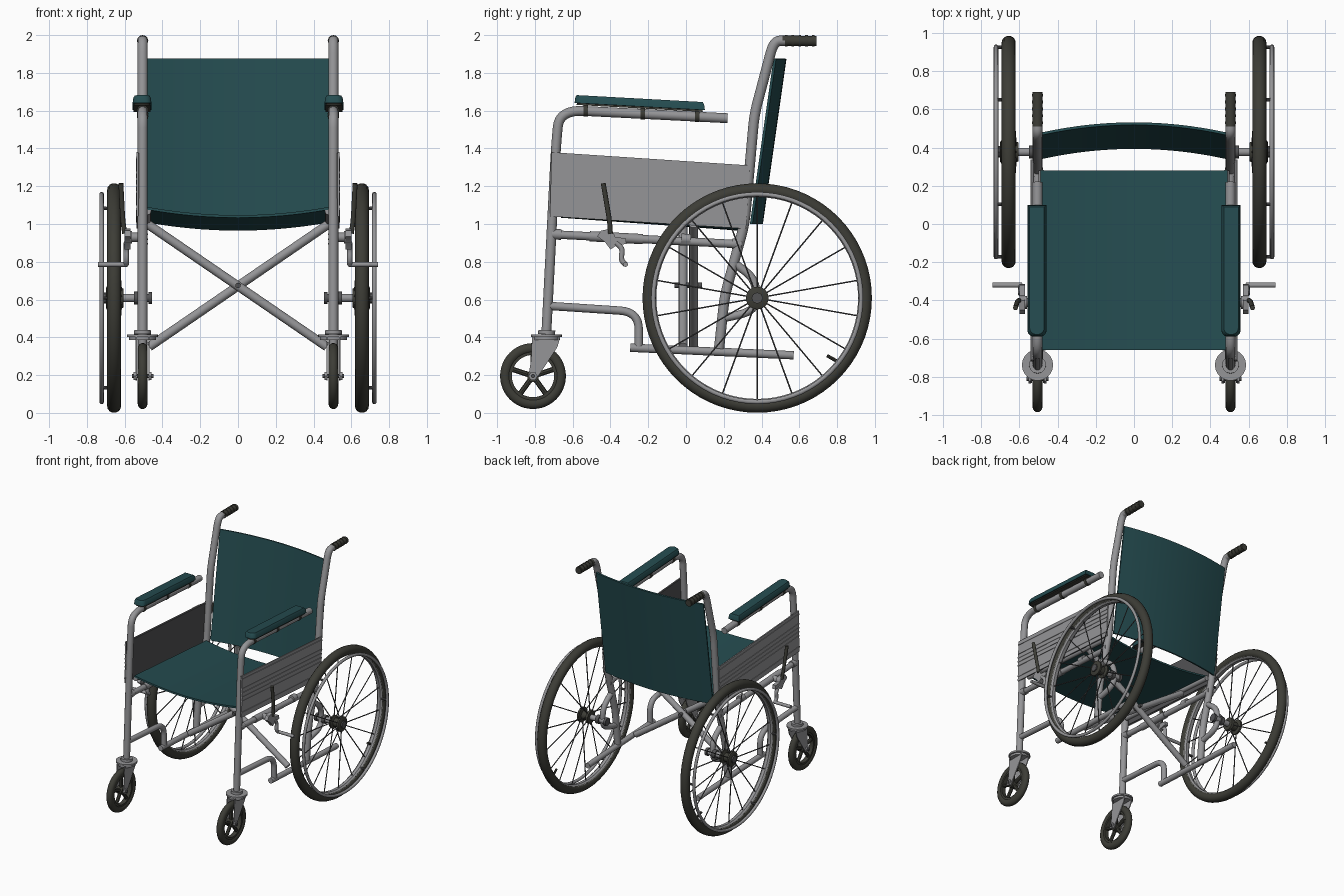
import bpy, bmesh, math
from mathutils import Vector

if "Cube" in bpy.data.objects:
    bpy.data.objects.remove(bpy.data.objects["Cube"])

def material(name, col):
    m = bpy.data.materials.new(name)
    m.diffuse_color = (*col, 1)
    m.use_nodes = True
    m.node_tree.nodes["Principled BSDF"].inputs["Base Color"].default_value = m.diffuse_color
    return m

GREY = material("painted_steel", (0.30, 0.30, 0.31))
DARK = material("black_rubber", (0.046, 0.046, 0.037))
TEAL = material("teal_vinyl", (0.018, 0.072, 0.08))
SHADE = material("dark_grey_lining", (0.085, 0.085, 0.088))

def add(name, data, mat):
    data.materials.append(mat)
    o = bpy.data.objects.new(name, data)
    bpy.context.collection.objects.link(o)
    return o

def from_bmesh(name, bm, mat):
    bmesh.ops.recalc_face_normals(bm, faces=bm.faces)
    me = bpy.data.meshes.new(name)
    bm.to_mesh(me)
    bm.free()
    return add(name, me, mat)

def tube(name, pts, r, mat=GREY, bend=0.0, res=4):
    """Round bar along a path whose corners are rounded by 'bend'."""
    p = [Vector(q) for q in pts]
    path = [p[0]]
    for a, b, c in zip(p, p[1:], p[2:]):
        d1 = min(bend, (a - b).length * .49)
        d2 = min(bend, (c - b).length * .49)
        s, e = b + (a - b).normalized() * d1, b + (c - b).normalized() * d2
        n = 8 if bend else 0
        path += [s * (1 - t) ** 2 + b * 2 * t * (1 - t) + e * t * t
                 for t in [i / n for i in range(n + 1)]] if n else [b]
    path.append(p[-1])
    cu = bpy.data.curves.new(name, 'CURVE')
    cu.dimensions = '3D'
    cu.bevel_depth, cu.bevel_resolution, cu.use_fill_caps = r, res, True
    sp = cu.splines.new('POLY')
    sp.points.add(len(path) - 1)
    for q, v in zip(sp.points, path):
        q.co = (*v, 1)
    return add(name, cu, mat)

def lathe(name, prof, y, z, mat, seg=72):
    """Closed (x, radius) profile spun about an axis along x."""
    bm = bmesh.new()
    rings = []
    for i in range(seg):
        a = 2 * math.pi * i / seg
        rings.append([bm.verts.new((x, y + r * math.cos(a), z + r * math.sin(a))) for x, r in prof])
    n = len(prof)
    for i in range(seg):
        A, B = rings[i], rings[(i + 1) % seg]
        for j in range(n):
            bm.faces.new((A[j], A[(j + 1) % n], B[(j + 1) % n], B[j]))
    return from_bmesh(name, bm, mat)

def oval(cx, rx, cr, rr, n=14):
    return [(cx + rx * math.cos(2 * math.pi * i / n), cr + rr * math.sin(2 * math.pi * i / n)) for i in range(n)]

def prism(name, yz, x0, x1, mat):
    """Side-view outline extruded along x."""
    bm = bmesh.new()
    f = bm.faces.new([bm.verts.new((x0, y, z)) for y, z in yz])
    ext = bmesh.ops.extrude_face_region(bm, geom=[f])
    bmesh.ops.translate(bm, vec=(x1 - x0, 0, 0), verts=[v for v in ext['geom'] if isinstance(v, bmesh.types.BMVert)])
    return from_bmesh(name, bm, mat)

def sheet(name, fn, nu, nv, thick, mat):
    """Thin curved cloth panel from a function of u, v."""
    bm = bmesh.new()
    g = [[bm.verts.new(fn(2 * i / nu - 1, j / nv)) for j in range(nv + 1)] for i in range(nu + 1)]
    for i in range(nu):
        for j in range(nv):
            bm.faces.new((g[i][j], g[i + 1][j], g[i + 1][j + 1], g[i][j + 1]))
    o = from_bmesh(name, bm, mat)
    m = o.modifiers.new("thickness", 'SOLIDIFY')
    m.thickness, m.offset = thick, 0

def pad(name, cx, w, length, z0, z1, inset, mat):
    """Tilted armrest slab with a rounded front and narrower top."""
    bm = bmesh.new()
    rows = []
    for z, k in ((z0, 0), (z1 - inset, 0.004), (z1, inset)):
        h, l, c = w / 2 - k, length / 2 - k, 0.035
        out = [(h, l), (-h, l)]
        for i in range(7):
            a = math.pi + math.pi / 2 * i / 6
            out.append((-h + c + c * math.cos(a), -l + c + c * math.sin(a)))
        for i in range(7):
            a = 1.5 * math.pi + math.pi / 2 * i / 6
            out.append((h - c + c * math.cos(a), -l + c + c * math.sin(a)))
        rows.append([bm.verts.new((cx + x, -0.245 + y, z - 0.055 * y)) for x, y in out])
    n = len(rows[0])
    for A, B in zip(rows, rows[1:]):
        for j in range(n):
            bm.faces.new((A[j], A[(j + 1) % n], B[(j + 1) % n], B[j]))
    bm.faces.new(rows[0])
    bm.faces.new(rows[-1])
    return from_bmesh(name, bm, mat)

# Sling seat and backrest
sheet("seat", lambda u, v: (0.49 * u, -0.66 + 0.94 * v, 1.085 - 0.068 * v - 0.045 * (1 - u * u)), 20, 4, 0.014, TEAL)
sheet("backrest", lambda u, v: (0.492 * u, 0.345 + 0.125 * v + 0.055 * (1 - u * u), 1.0 + 0.875 * v), 20, 6, 0.014, TEAL)

# Folding cross brace and pivot
tube("cross_brace_front", [(-0.48, -0.015, 1.0), (0.47, -0.015, 0.35)], 0.024)
tube("cross_brace_rear", [(0.48, 0.04, 1.0), (-0.47, 0.04, 0.35)], 0.024)
tube("cross_brace_pivot", [(0, -0.06, 0.675), (0, 0.085, 0.675)], 0.014, SHADE)

WY, WZ = 0.377, 0.608     # rear wheel centre
CY, CZ = -0.81, 0.195     # caster centre
for s, side in ((1, "left"), (-1, "right")):
    X = 0.505 * s
    N = lambda n: f"{n}_{side}"
    yz = lambda pts, x=X: [(x, y, z) for y, z in pts]

    # Side frame tubes
    tube(N("front_leg_and_arm"), yz([(-0.74, 0.41), (-0.688, 1.42), (-0.67, 1.605), (0.22, 1.56)]), 0.026, bend=0.13)
    tube(N("back_post"), yz([(0.175, 0.34), (0.205, 0.62), (0.31, 1.0), (0.362, 1.58), (0.465, 1.97), (0.53, 1.97)]), 0.027, bend=0.07)
    tube(N("upper_side_rail"), yz([(-0.70, 0.945), (0.28, 0.893)]), 0.022)
    tube(N("lower_front_rail"), yz([(-0.735, 0.567), (-0.25, 0.535), (-0.25, 0.345)]), 0.022, bend=0.1)
    tube(N("bottom_rail"), yz([(-0.295, 0.345), (0.57, 0.305)]), 0.022)
    tube(N("axle_bracket"), yz([(0.26, 0.79), (0.365, 0.71), (0.375, 0.58), (0.33, 0.53), (0.19, 0.50)]), 0.022, bend=0.06)
    tube(N("seat_rail"), yz([(-0.66, 1.068), (0.28, 1.0)], 0.48 * s), 0.02)
    for y, z in ((-0.685, 0.945), (0.27, 0.895), (0.0, 0.92)):
        tube(N("rail_joint"), [(X, y - 0.025, z + 0.001), (X, y + 0.025, z - 0.001)], 0.028)

    # Push handle grip with finger ridges
    tube(N("handle_grip"), yz([(0.51, 1.971), (0.69, 1.968)]), 0.027, DARK)
    for i in range(5):
        y = 0.53 + i * 0.036
        tube(N("grip_ridge"), yz([(y - 0.007, 1.97), (y + 0.007, 1.97)]), 0.03, DARK)

    # Armrest pad, base and clips
    pad(N("armrest_pad"), 0.508 * s, 0.10, 0.69, 1.622, 1.664, 0.012, TEAL)
    pad(N("armrest_base"), 0.508 * s, 0.088, 0.67, 1.612, 1.623, 0.002, DARK)
    for y in (-0.53, -0.23, 0.06):
        z = 1.578 - 0.05 * (y + 0.1)
        tube(N("armrest_clip"), yz([(y - 0.012, z), (y + 0.012, z)]), 0.031, DARK)
        tube(N("armrest_post"), yz([(y, z), (y, z + 0.05)]), 0.012, DARK)

    # Skirt panel: steel outside with ribs, dark lining inside
    prof = lambda a, b: [(-0.712 - 0.008 * (1 - a), 1.04 + 0.34 * a), (0.318 + 0.02 * a, 0.975 + 0.335 * a),
                         (0.318 + 0.02 * b, 0.975 + 0.335 * b), (-0.712 - 0.008 * (1 - b), 1.04 + 0.34 * b)]
    prism(N("side_panel"), prof(0, 1), 0.530 * s, 0.537 * s, GREY)
    prism(N("side_panel_lining"), prof(0.01, 0.99), 0.523 * s, 0.53 * s, SHADE)
    for a in (0.10, 0.37, 0.47, 0.57, 0.67, 0.9):
        prism(N("panel_rib"), prof(a, a + 0.03), 0.535 * s, 0.541 * s, GREY)

    # Rear wheel
    W = 0.656 * s
    lathe(N("rear_tyre"), oval(W, 0.037, 0.572, 0.036), WY, WZ, DARK)
    lathe(N("rear_rim"), [(W - 0.026, 0.562), (W - 0.026, 0.547), (W - 0.012, 0.534), (W + 0.012, 0.534),
                          (W + 0.026, 0.547), (W + 0.026, 0.562)], WY, WZ, GREY)
    lathe(N("push_rim"), oval(0.722 * s, 0.012, 0.55, 0.012, 10), WY, WZ, GREY)
    lathe(N("rear_hub"), [(x * s, r) for x, r in ((0.605, 0.001), (0.605, 0.05), (0.622, 0.055), (0.63, 0.034), (0.675, 0.034),
                          (0.68, 0.06), (0.695, 0.06), (0.70, 0.052), (0.70, 0.001))], WY, WZ, DARK, 28)
    tube(N("hub_cap"), [(0.69 * s, WY, WZ), (0.71 * s, WY, WZ)], 0.03, SHADE, res=2)
    tube(N("axle"), [(0.46 * s, WY, WZ), (0.62 * s, WY, WZ)], 0.022)
    tube(N("axle_nut"), [(0.455 * s, WY, WZ), (0.475 * s, WY, WZ)], 0.032, SHADE)
    tube(N("axle_sleeve"), [(0.52 * s, WY, WZ), (0.55 * s, WY, WZ)], 0.034, SHADE)
    ring = lambda x, r, a: (x * s, WY + r * math.sin(a), WZ + r * math.cos(a))
    for i in range(18):
        a = 2 * math.pi * i / 18
        tube(N("spoke"), [ring(0.685 if i % 2 else 0.618, 0.045, a), ring(0.656, 0.54, a)], 0.0042, SHADE, res=1)
    for i in range(6):
        a = 2 * math.pi * (i + 0.5) / 6
        tube(N("push_rim_stud"), [ring(0.668, 0.545, a), ring(0.722, 0.55, a)], 0.009, SHADE, res=2)
    tube(N("tyre_valve"), [ring(0.656, 0.54, 2.24), ring(0.665, 0.48, 2.26)], 0.009, DARK, res=2)

    # Caster wheel
    lathe(N("caster_tyre"), oval(X, 0.026, 0.147, 0.028), CY, CZ, DARK, 48)
    lathe(N("caster_rim"), [(X - 0.018, 0.112), (X + 0.018, 0.112), (X + 0.018, 0.13), (X - 0.018, 0.13)], CY, CZ, DARK, 48)
    tube(N("caster_hub"), [(X - 0.026, CY, CZ), (X + 0.026, CY, CZ)], 0.032, DARK)
    for i in range(5):
        a = 2 * math.pi * i / 5
        tube(N("caster_spoke"), [(X, CY, CZ), (X, CY + 0.12 * math.sin(a), CZ + 0.12 * math.cos(a))], 0.014, DARK, res=2)

    # Caster fork, axle bolt and swivel collar
    for k in (-1, 1):
        prism(N("caster_fork"), [(-0.815, 0.405), (-0.665, 0.405), (-0.68, 0.35), (-0.775, 0.205), (-0.80, 0.172),
                                 (-0.825, 0.18), (-0.832, 0.21), (-0.82, 0.28)], X + k * 0.03, X + k * 0.037, GREY)
        tube(N("caster_nut"), [(X + k * 0.034, CY, CZ), (X + k * 0.048, CY, CZ)], 0.024, GREY, res=1)
    tube(N("caster_axle"), [(X - 0.057, CY, CZ), (X + 0.057, CY, CZ)], 0.011, SHADE)
    tube(N("fork_crown"), [(X, -0.74, 0.385), (X, -0.74, 0.402)], 0.072)
    tube(N("swivel_collar"), [(X, -0.738, 0.402), (X, -0.738, 0.416)], 0.082, res=8)
    tube(N("swivel_bearing"), [(X, -0.738, 0.416), (X, -0.737, 0.437)], 0.045)

    # Parking brake
    prism(N("brake_plate"), [(-0.47, 0.935), (-0.45, 0.965), (-0.40, 0.975), (-0.375, 0.93), (-0.32, 0.925),
                             (-0.315, 0.895), (-0.37, 0.885), (-0.40, 0.865), (-0.43, 0.905)], 0.57 * s, 0.60 * s, GREY)
    tube(N("brake_clamp"), [(X, -0.51, 0.935), (X, -0.23, 0.92)], 0.027)
    tube(N("brake_mount"), [(X, -0.41, 0.93), (0.585 * s, -0.41, 0.93)], 0.024)
    tube(N("brake_knob"), [(0.56 * s, -0.41, 0.93), (0.595 * s, -0.41, 0.93)], 0.034)
    tube(N("brake_lever"), [(0.60 * s, -0.40, 0.95), (0.61 * s, -0.405, 1.02), (0.62 * s, -0.438, 1.215)], 0.013, DARK, bend=0.04)
    tube(N("brake_arm"), yz([(-0.37, 0.90), (-0.335, 0.87), (-0.345, 0.81), (-0.32, 0.785)], 0.592 * s), 0.014, bend=0.03)
    tube(N("brake_shoe"), [(0.585 * s, -0.32, 0.786), (0.74 * s, -0.32, 0.786)], 0.013)

# Convert curves and modifiers to meshes, smooth rounded parts
bpy.ops.object.select_all(action='SELECT')
bpy.context.view_layer.objects.active = bpy.context.selected_objects[0]
bpy.ops.object.convert(target='MESH')
bpy.ops.object.shade_smooth_by_angle(angle=math.radians(40))
